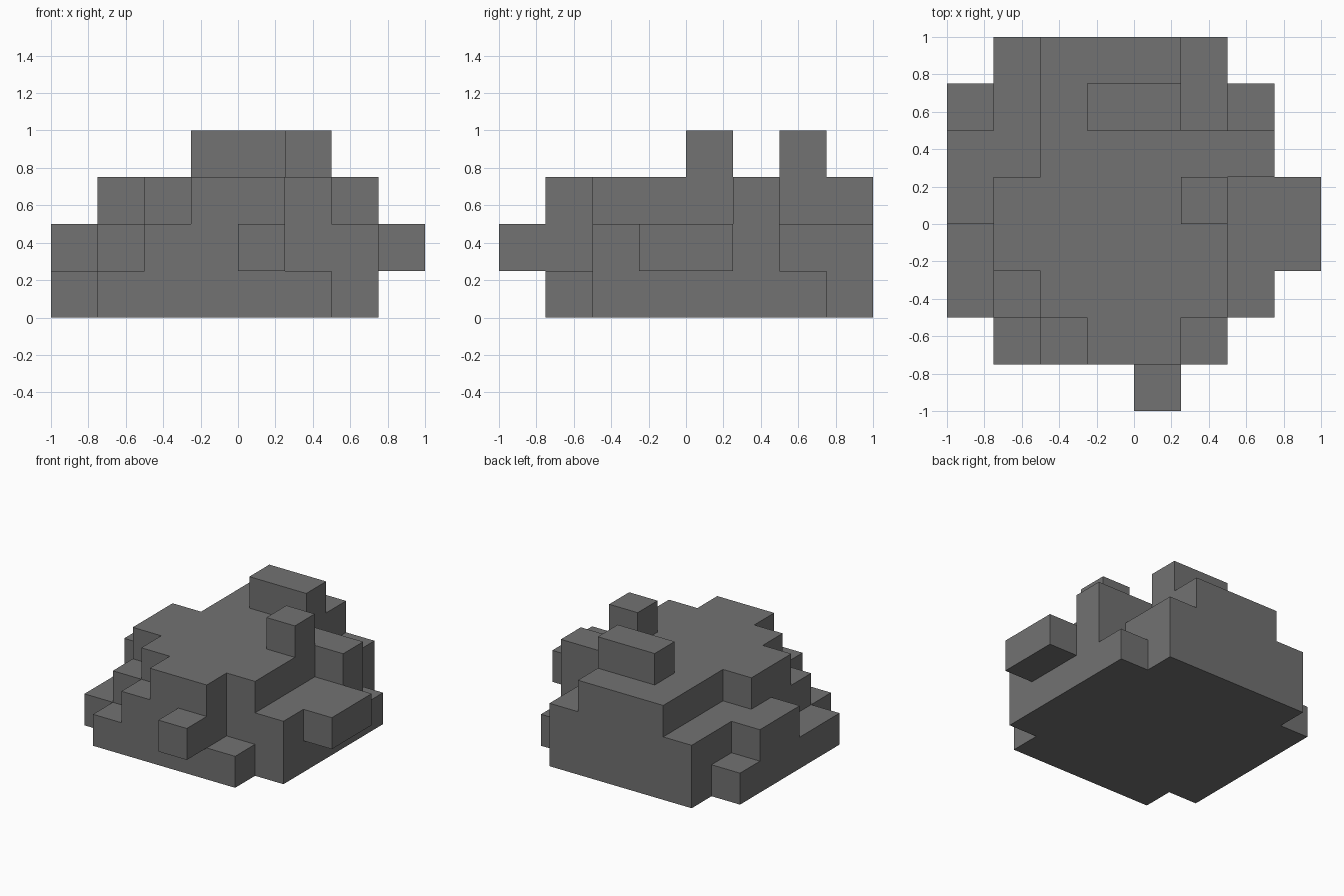
import bpy
import bmesh

CELL = 0.25

cube = bpy.data.objects.get("Cube")
if cube:
    bpy.data.objects.remove(cube, do_unlink=True)

# One plain stone colour
GREY = (0.168, 0.168, 0.168, 1.0)
stone = bpy.data.materials.new("stone_grey")
stone.use_nodes = True
stone.diffuse_color = GREY
bsdf = next(n for n in stone.node_tree.nodes if n.type == 'BSDF_PRINCIPLED')
bsdf.inputs["Base Color"].default_value = GREY
bsdf.inputs["Roughness"].default_value = 0.9

# Stepped terraces of the boulder: blocks stacked per square, back row first
TERRACES = [
    ".23332..",
    "1233321.",
    "2233333.",
    "2333332.",
    "1333332.",
    "1233332.",
    ".12331..",
    "........",
]


def block(x, y, z, length=1, along=0):
    """A straight run of blocks starting at a grid square."""
    step = [0, 0, 0]
    step[along] = 1
    return {(x + step[0] * n, y + step[1] * n, z + step[2] * n) for n in range(length)}


body = set()
for row, line in enumerate(reversed(TERRACES)):
    for col, height in enumerate(line):
        if height.isdigit():
            body |= block(col, row, 0, int(height), along=2)

parts = {
    "rock_body": body,
    "back_summit_block": block(3, 6, 3, 2, along=0),
    "left_summit_block": block(5, 4, 3),
    "left_ledge": block(7, 3, 1, 2, along=1),
    "front_knob": block(4, 0, 1),
}
filled = set().union(*parts.values())


def build_part(name, cells):
    """Skin the blocks with outward quads, leaving out hidden contact faces."""
    bm = bmesh.new()
    verts = {}

    def vert(corner):
        if corner not in verts:
            x, y, z = corner
            verts[corner] = bm.verts.new((x * CELL - 1, y * CELL - 1, z * CELL))
        return verts[corner]

    for cell in sorted(cells):
        for axis in range(3):
            u, v = (axis + 1) % 3, (axis + 2) % 3
            for side in (0, 1):
                neighbour = list(cell)
                neighbour[axis] += 1 if side else -1
                if tuple(neighbour) in filled:
                    continue
                ring = []
                for du, dv in ((0, 0), (1, 0), (1, 1), (0, 1)):
                    corner = list(cell)
                    corner[axis] += side
                    corner[u] += du
                    corner[v] += dv
                    ring.append(vert(tuple(corner)))
                bm.faces.new(ring if side else ring[::-1])

    mesh = bpy.data.meshes.new(name)
    bm.to_mesh(mesh)
    bm.free()
    mesh.materials.append(stone)
    obj = bpy.data.objects.new(name, mesh)
    bpy.context.collection.objects.link(obj)


for part_name, part_cells in parts.items():
    build_part(part_name, part_cells)
